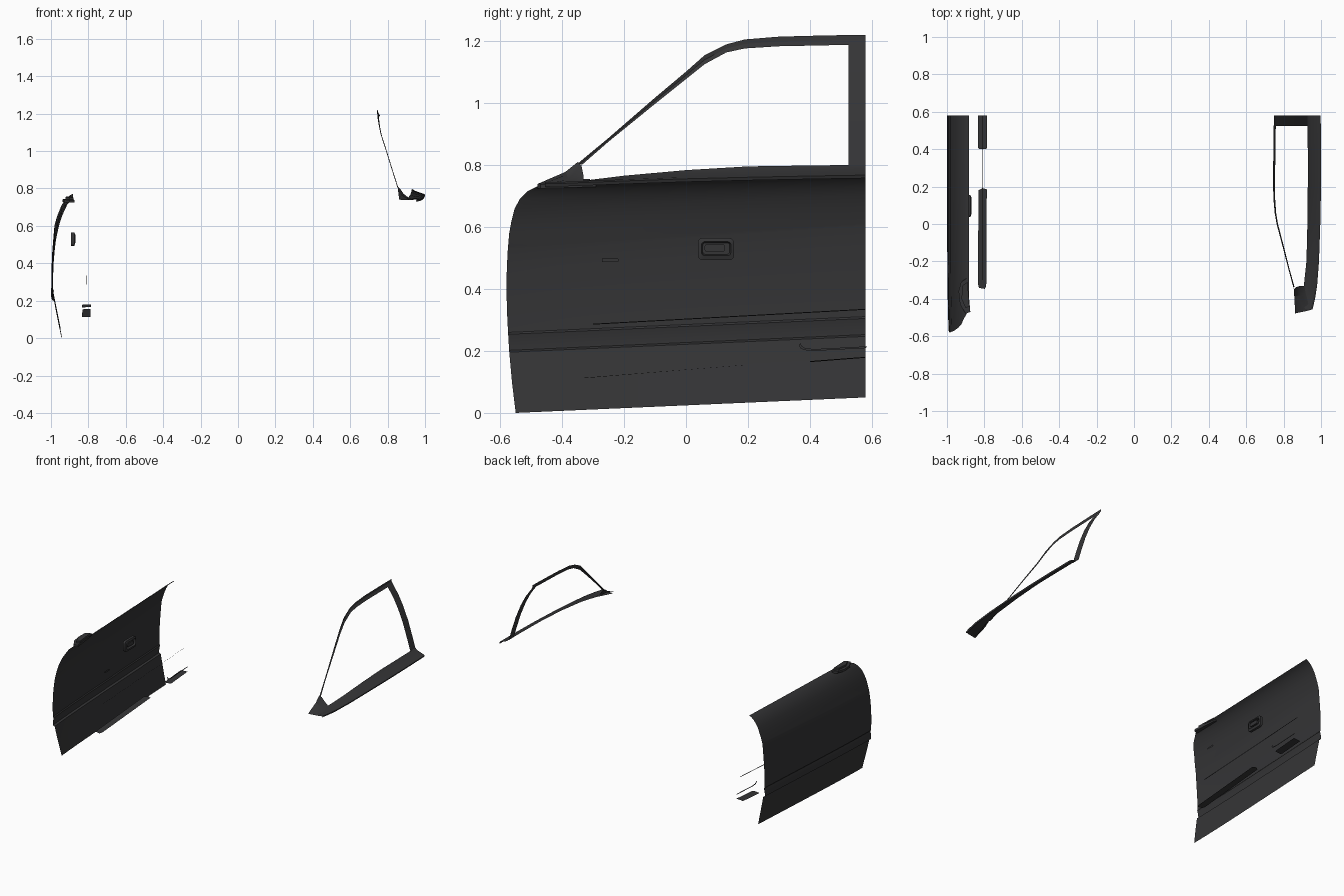
import bpy, bmesh, math
from mathutils import Vector

dark = bpy.data.materials.new("dark_grey")
dark.diffuse_color = (0.035, 0.035, 0.037, 1)


def finish(name, bm, smooth=True):
    bmesh.ops.remove_doubles(bm, verts=bm.verts, dist=1e-5)
    bmesh.ops.recalc_face_normals(bm, faces=bm.faces)
    me = bpy.data.meshes.new(name)
    bm.to_mesh(me)
    bm.free()
    ob = bpy.data.objects.new(name, me)
    bpy.context.collection.objects.link(ob)
    me.materials.append(dark)
    if smooth:
        bpy.ops.object.select_all(action='DESELECT')
        ob.select_set(True)
        bpy.context.view_layer.objects.active = ob
        bpy.ops.object.shade_smooth_by_angle(angle=math.radians(25))
    return ob


def loft(name, rows):
    """Sheet through rows of points with equal length."""
    bm = bmesh.new()
    grid = [[bm.verts.new(p) for p in r] for r in rows]
    for a, b in zip(grid, grid[1:]):
        for i in range(len(a) - 1):
            bm.faces.new((a[i], a[i + 1], b[i + 1], b[i]))
    return finish(name, bm)


def plate(name, pts, depth=(0, 0, 0)):
    """Flat polygon, optionally extruded."""
    bm = bmesh.new()
    f = bm.faces.new([bm.verts.new(p) for p in pts])
    if any(depth):
        r = bmesh.ops.extrude_face_region(bm, geom=[f])
        vs = [v for v in r["geom"] if isinstance(v, bmesh.types.BMVert)]
        bmesh.ops.translate(bm, verts=vs, vec=Vector(depth))
    return finish(name, bm, False)


def lerp(table, t):
    for (a, va), (b, vb) in zip(table, table[1:]):
        if t <= b:
            k = max(0, (t - a) / (b - a))
            return va + (vb - va) * k
    return table[-1][1]


def rounded_yz(x, y0, y1, z0, z1, r):
    """Rounded rectangle in the side plane."""
    pts = []
    for cy, cz, a0 in ((y1 - r, z1 - r, 0), (y0 + r, z1 - r, 90),
                       (y0 + r, z0 + r, 180), (y1 - r, z0 + r, 270)):
        for k in range(4):
            a = math.radians(a0 + 30 * k)
            pts.append((x, cy + r * math.cos(a), cz + r * math.sin(a)))
    return pts


# Door skin: curved cross-section swept back, with a shaped front edge
section = [(0, -.948), (.05, -.958), (.1, -.968), (.15, -.978), (.197, -.987),
           (.203, -.999), (.23, -.998), (.255, -.992), (.261, -.997), (.32, -.997),
           (.4, -.994), (.47, -.988), (.53, -.981), (.537, -.979), (.58, -.97),
           (.62, -.96), (.66, -.946), (.69, -.931), (.715, -.912), (.728, -.897),
           (.737, -.882)]
front = [(0, -.55), (.1, -.562), (.2, -.571), (.3, -.577), (.4, -.58), (.5, -.578),
         (.58, -.571), (.64, -.56), (.67, -.55), (.7, -.53), (.72, -.505), (.737, -.46)]
COLS = 16
rows = []
for z, x in section:
    yf = lerp(front, z)
    row = []
    for i in range(COLS + 1):
        t = (i / COLS) ** 1.5
        y = yf + (.58 - yf) * t
        lift = (.05 - .015 * max(0, (z - .62) / .117)) * (y + .55) / 1.13
        if .45 < z < .62:
            lift += .025 * (1 - abs(z - .535) / .085) * t
        row.append((x + .008 * (1 - t) ** 6 * (z < .7), y, z + lift))
    rows.append(row)
loft("door_skin", rows)

# Mirror mount on the front of the door's upper edge
plate("mirror_mount", [(-.895, -.29, .73), (-.925, -.31, .73), (-.938, -.36, .728),
                       (-.93, -.43, .726), (-.90, -.48, .725), (-.875, -.47, .725),
                       (-.885, -.36, .728)], (0, 0, .014))
plate("mirror_mount_top", [(-.89, -.31, .744), (-.918, -.33, .744), (-.922, -.40, .742),
                           (-.90, -.45, .74), (-.88, -.44, .74)], (0, 0, .012))

# Inner door handle: bezel ring, recessed back and lever
outer = rounded_yz(-.875, .038, .155, .493, .565, .016)
inner = rounded_yz(-.87, .05, .145, .508, .553, .010)
recess = rounded_yz(-.888, .054, .141, .512, .549, .008)
skirt = [(-.892, p[1], p[2]) for p in outer]
loft("handle_bezel", [r + r[:1] for r in (skirt, outer, inner, recess)])
plate("handle_recess", recess)
plate("handle_lever", rounded_yz(-.884, .06, .125, .52, .545, .008), (.012, 0, 0))
plate("lock_slot", rounded_yz(-.813, -.272, -.218, .487, .499, .004))

# Inner trim pieces: pocket floors, pull slot and seam
plate("rear_pocket_panel", [(-.835, .41, .165), (-.828, .40, .164), (-.79, .40, .167),
                            (-.785, .41, .168), (-.785, .58, .181), (-.835, .58, .178)])
plate("front_pocket_panel", [(-.835, -.32, .113), (-.828, -.342, .112), (-.797, -.347, .112),
                             (-.79, -.33, .113), (-.787, .185, .154), (-.81, .192, .155),
                             (-.831, .18, .154)])
slot = [(.365, .22), (.368, .21), (.38, .203), (.41, .2), (.58, .209)]
loft("pull_slot", [[(-.788, y, z) for y, z in slot],
                   [(-.788, y + .005, z + .006) for y, z in slot]])
plate("trim_seam", [(-.812, -.30, .285), (-.812, .58, .333), (-.81, .58, .336), (-.81, -.30, .288)])

# Window frame: pillar and roof rail, lofted from outer edge to inner edge
path_out = [(.856, -.35, .805), (.83, -.25, .888), (.79, -.10, 1.018), (.763, 0, 1.102),
            (.752, .06, 1.155), (.746, .13, 1.19), (.744, .19, 1.206), (.744, .30, 1.215),
            (.746, .45, 1.219), (.748, .58, 1.221)]
path_in = [(.858, -.335, .802), (.834, -.25, .876), (.796, -.10, .998), (.770, 0, 1.078),
           (.760, .06, 1.126), (.755, .13, 1.164), (.754, .19, 1.177), (.755, .30, 1.184),
           (.757, .45, 1.187), (.759, .58, 1.19)]
path_mid = [(a[0] * .5 + b[0] * .5 - .004, (a[1] + b[1]) / 2, (a[2] + b[2]) / 2)
            for a, b in zip(path_out, path_in)]
loft("upper_window_frame", [path_out, path_mid, path_in])

# Rear pillar of the window frame
pillar = [(.758, 1.19), (.80, 1.13), (.837, 1.06), (.874, .97), (.903, .88), (.927, .80)]
loft("rear_window_pillar", [[(x, y, z) for x, z in pillar] for y in (.525, .58)])

# Belt rail under the window: sloping top with small outer lip
rail = [(-.455, .868, .955, .738, .742), (-.40, .89, .968, .741, .743), (-.33, .908, .979, .75, .746),
        (-.2, .922, .989, .766, .751), (0, .927, .996, .784, .758), (.2, .929, 1.0, .796, .763),
        (.4, .929, 1.0, .799, .767), (.58, .928, .998, .801, .77)]
loft("belt_rail", [[(xi, y, zi), (xi + .015, y, zi * .6 + zo * .4), (xo - .01, y, zo + .003),
                    (xo, y, zo - .002), (xo - .004, y, zo - .012)]
                   for y, xi, xo, zi, zo in rail])

# Corner sail between front pillar and belt rail
loft("corner_sail", [[(.855, -.35, .81), (.866, -.338, .80), (.885, -.332, .772), (.91, -.33, .748)],
                     [(.857, -.39, .778), (.868, -.385, .77), (.892, -.38, .754), (.92, -.38, .744)],
                     [(.862, -.478, .74), (.88, -.474, .739), (.92, -.466, .738), (.955, -.456, .738)]])
